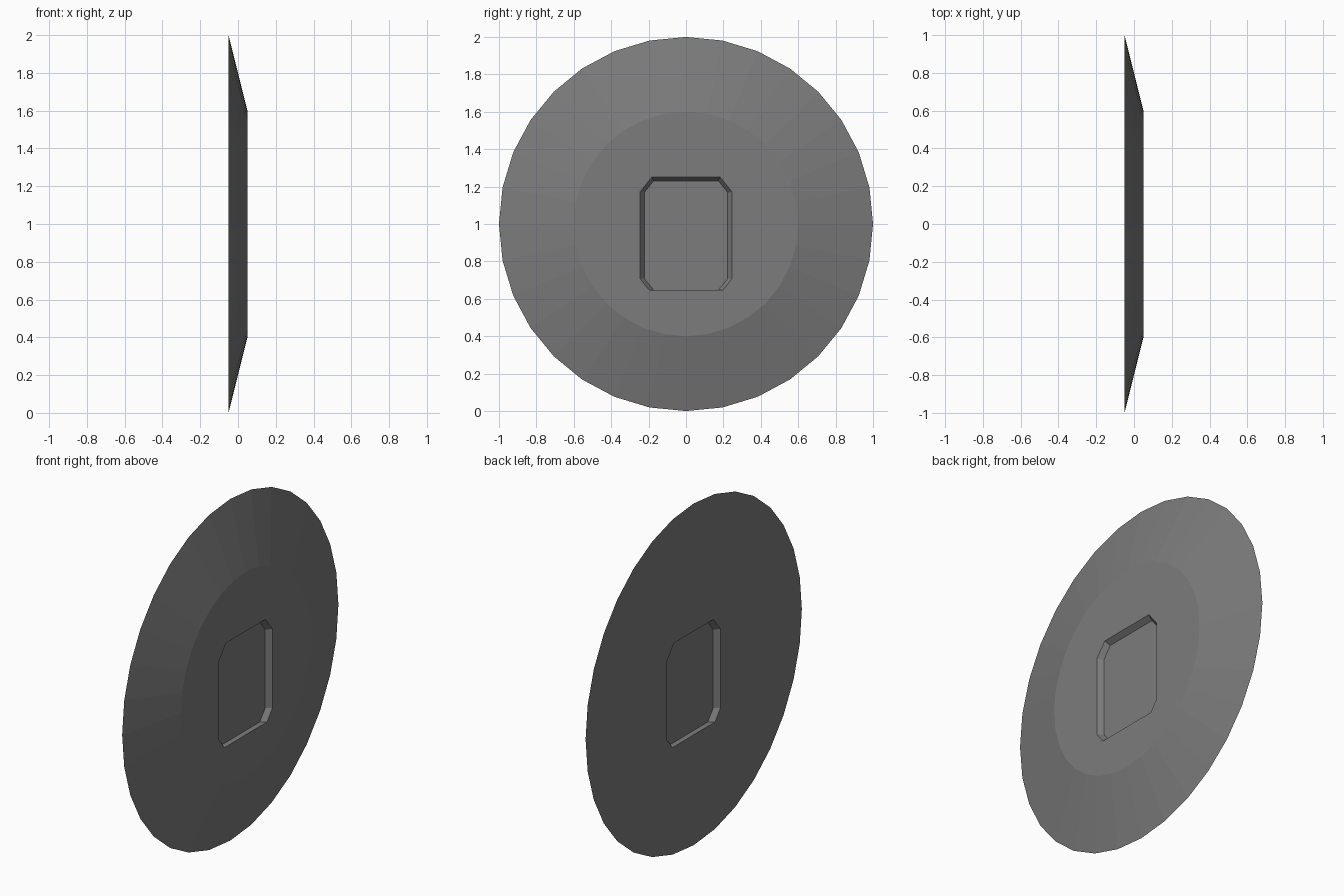
import bpy, bmesh, math

if "Cube" in bpy.data.objects:
    bpy.data.objects.remove(bpy.data.objects["Cube"])

mat = bpy.data.materials.new("grey")
mat.diffuse_color = (0.2, 0.2, 0.2, 1)
mat.use_nodes = True
mat.node_tree.nodes["Principled BSDF"].inputs["Base Color"].default_value = mat.diffuse_color

CZ = 1.0     # disc centre height
SIDES = 32

bm = bmesh.new()

def ring(points, x):
    return [bm.verts.new((x, y, z)) for y, z in points]

def circle(r):
    steps = [2 * math.pi * i / SIDES for i in range(SIDES)]
    return [(r * math.cos(a), CZ + r * math.sin(a)) for a in steps]

def bridge(a, b):
    n = len(a)
    for i in range(n):
        bm.faces.new((a[i], a[(i + 1) % n], b[(i + 1) % n], b[i]))

def loop_edges(vs):
    out = []
    for i, v in enumerate(vs):
        w = vs[(i + 1) % len(vs)]
        out.append(bm.edges.get((v, w)) or bm.edges.new((v, w)))
    return out

def mirrored(half):
    return half + [(-y, z) for y, z in reversed(half)]

# Window outlines: right half from bottom to top
outer = mirrored([(0.197, 0.646), (0.246, 0.708), (0.246, 1.172), (0.182, 1.252)])
inner = mirrored([(0.173, 0.647), (0.223, 0.708), (0.223, 1.168), (0.173, 1.231)])

# Bevelled disc rim
back, front = ring(circle(1.0), -0.05), ring(circle(0.6), 0.05)
bridge(back, front)

# Flat faces, each with a shallow tapered recess and a floor
for rim, x, floor_x in ((front, 0.05, 0.02), (back, -0.05, -0.02)):
    mouth, floor = ring(outer, x), ring(inner, floor_x)
    bridge(mouth, floor)
    bm.faces.new(floor)
    bmesh.ops.triangle_fill(bm, edges=loop_edges(rim) + loop_edges(mouth),
                            use_beauty=True)

bmesh.ops.recalc_face_normals(bm, faces=bm.faces)
mesh = bpy.data.meshes.new("disc")
bm.to_mesh(mesh)
bm.free()
mesh.materials.append(mat)
disc = bpy.data.objects.new("disc", mesh)
bpy.context.collection.objects.link(disc)
